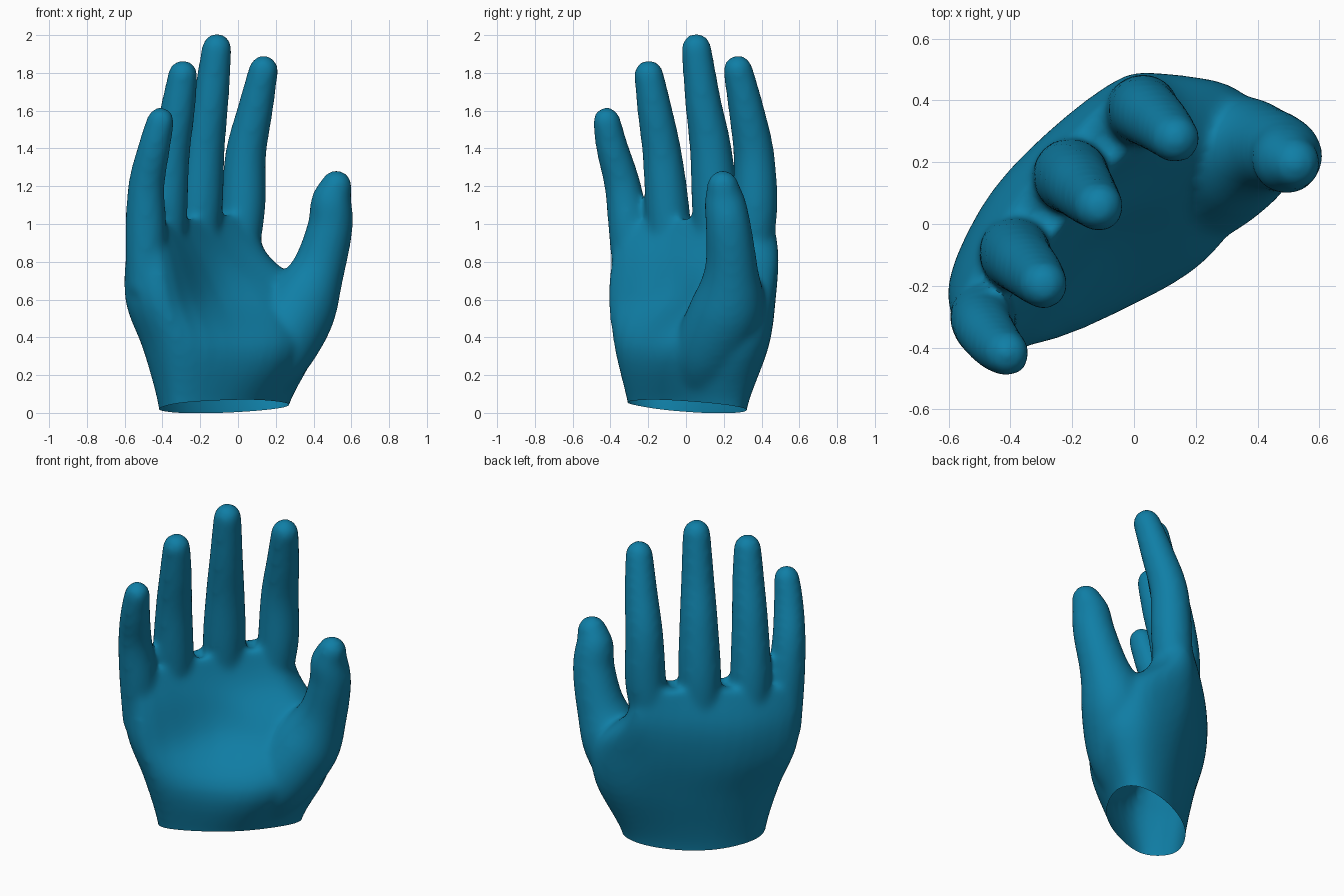
import bpy, bmesh, math
from mathutils import Vector

default = bpy.data.objects.get("Cube")
if default:
    bpy.data.objects.remove(default)

skin = bpy.data.materials.new("teal_blue")
skin.use_nodes = True
skin.diffuse_color = (0.005, 0.21, 0.38, 1)
skin.node_tree.nodes["Principled BSDF"].inputs["Base Color"].default_value = skin.diffuse_color


def loft(bm, rings):
    """Skin a list of closed rings and cap both ends."""
    rows = [[bm.verts.new(p) for p in ring] for ring in rings]
    n = len(rows[0])
    for a, b in zip(rows, rows[1:]):
        for i in range(n):
            j = (i + 1) % n
            bm.faces.new((a[i], a[j], b[j], b[i]))
    bm.faces.new(rows[0][::-1])
    bm.faces.new(rows[-1])


def spline(a, b, c, d, t):
    return b + 0.5 * t * (c - a + t * (2 * a - 5 * b + 4 * c - d + t * (3 * (b - c) + d - a)))


def smooth_list(items, steps, closed=False):
    """Pass a smooth curve through vectors."""
    n, out = len(items), []
    for i in range(n if closed else n - 1):
        ids = [i - 1, i, i + 1, i + 2]
        ids = [k % n if closed else min(max(k, 0), n - 1) for k in ids]
        out += [spline(*[items[k] for k in ids], s / steps) for s in range(steps)]
    return out if closed else out + [items[-1]]


def digit(bm, joints, sides=20):
    """Round limb through (x, y, z, radius) joints with a domed tip."""
    path = smooth_list([Vector(j) for j in joints], 6)
    pts, radii = [p.xyz for p in path], [p.w for p in path]
    end = (pts[-1] - pts[-3]).normalized()
    tip, r = pts[-1], radii[-1]
    for k in range(1, 7):
        a = k * math.pi / 13
        pts.append(tip + end * r * math.sin(a))
        radii.append(r * math.cos(a))
    rings = []
    for i, p in enumerate(pts):
        d = (pts[min(i + 1, len(pts) - 1)] - pts[max(i - 1, 0)]).normalized()
        u = d.cross(Vector((1, 1, 0))).normalized()
        v = d.cross(u)
        turns = [2 * math.pi * k / sides for k in range(sides)]
        rings.append([p + radii[i] * (u * math.cos(t) + v * math.sin(t)) for t in turns])
    loft(bm, rings)


bm = bmesh.new()

# Palm: cross-sections running little-finger edge, back, thumb edge, inner palm
wrist = [(-.42, -.14), (-.32, .08), (-.13, .24), (.09, .32), (.24, .29),
         (.25, .14), (.1, -.1), (-.1, -.25), (-.32, -.3)]
heel = [(-.5, -.2), (-.4, .07), (-.19, .29), (.06, .42), (.31, .42),
        (.42, .25), (.28, -.07), (.01, -.25), (-.32, -.38)]
middle = [(-.59, -.24), (-.48, .06), (-.26, .3), (0, .46), (.3, .45),
          (.38, .25), (.17, .07), (-.1, -.08), (-.38, -.41)]
upper = [(-.6, -.27), (-.5, .03), (-.29, .28), (-.03, .48), (.11, .45),
         (.14, .28), (-.03, .12), (-.21, -.08), (-.41, -.39)]
knuckles = [(-.57, -.31), (-.45, -.03), (-.265, .21), (-.04, .44), (.07, .42),
            (.09, .34), (-.12, .13), (-.3, -.1), (-.45, -.36)]
sections = []
for z, outline in ((-.15, wrist), (.02, wrist), (.35, heel), (.62, middle),
                   (.85, upper), (1.05, knuckles)):
    sections.append([Vector((x, y, z + .25 * z * min(0, x + .22)))
                     for x, y in outline])
levels = [smooth_list(s, 4, closed=True) for s in sections]
columns = [smooth_list(list(c), 5) for c in zip(*levels)]
loft(bm, [list(row)[::-1] for row in zip(*columns)])

# Four fingers
digit(bm, [(-.01, .34, .75, .1), (.025, .365, 1.06, .119), (.04, .36, 1.36, .11),
           (.09, .32, 1.6, .096), (.135, .275, 1.815, .08)])
digit(bm, [(-.22, .16, .75, .1), (-.205, .155, 1.08, .124), (-.18, .13, 1.4, .112),
           (-.145, .09, 1.65, .097), (-.112, .055, 1.93, .081)])
digit(bm, [(-.39, -.07, .7, .1), (-.385, -.095, 1.04, .118), (-.36, -.125, 1.36, .106),
           (-.32, -.165, 1.6, .094), (-.292, -.197, 1.79, .08)])
digit(bm, [(-.487, -.28, .65, .1), (-.487, -.3, .95, .11), (-.485, -.335, 1.2, .098),
           (-.445, -.39, 1.4, .087), (-.41, -.42, 1.545, .075)])

# Thumb and the fleshy mound below it
digit(bm, [(.08, .08, .12, .13), (.2, .125, .32, .19), (.325, .22, .55, .198),
           (.425, .24, .76, .143), (.487, .225, .98, .122),
           (.495, .205, 1.12, .11), (.52, .195, 1.2, .086)])

bmesh.ops.recalc_face_normals(bm, faces=bm.faces)
mesh = bpy.data.meshes.new("hand")
bm.to_mesh(mesh)
bm.free()
hand = bpy.data.objects.new("hand", mesh)
bpy.context.collection.objects.link(hand)

# Fuse the parts into one skin and soften the creases
fuse = hand.modifiers.new("fuse", 'REMESH')
fuse.mode = 'VOXEL'
fuse.voxel_size = .016
soften = hand.modifiers.new("soften", 'SMOOTH')
soften.factor, soften.iterations = .5, 22
graph = bpy.context.evaluated_depsgraph_get()
fused = bpy.data.meshes.new_from_object(hand.evaluated_get(graph))
hand.modifiers.clear()
hand.data = fused

# Open, slanted wrist cut, higher on the palm side
bm = bmesh.new()
bm.from_mesh(fused)
bmesh.ops.bisect_plane(bm, geom=bm.verts[:] + bm.edges[:] + bm.faces[:],
                       plane_co=(-.08, 0, .035), plane_no=(-.1, .13, 1),
                       clear_inner=True)
bm.to_mesh(fused)
bm.free()

fused.materials.clear()
fused.materials.append(skin)
bpy.context.view_layer.objects.active = hand
hand.select_set(True)
bpy.ops.object.shade_smooth_by_angle(angle=math.radians(40))
